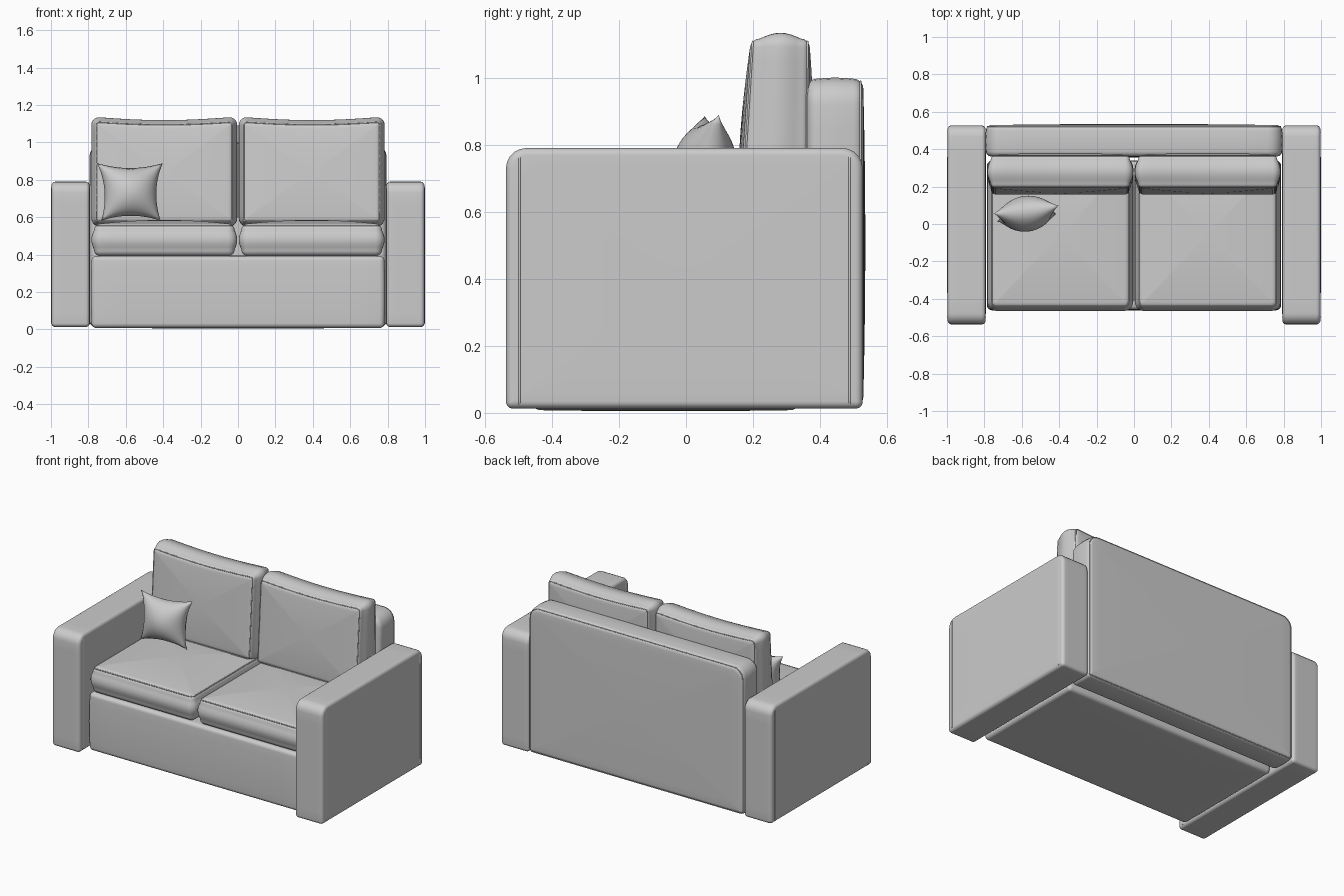
import bpy, bmesh, math
from mathutils import Vector, Matrix

if "Cube" in bpy.data.objects:
    bpy.data.objects.remove(bpy.data.objects["Cube"])


def rounded_rect(u0, u1, v0, v1, radii, arc=5, side=12):
    """Closed outline; radii run from lower left, counter-clockwise."""
    corners = [(u0, v0, 1, 1), (u1, v0, -1, 1), (u1, v1, -1, -1), (u0, v1, 1, -1)]
    arcs = []
    for i, (u, v, su, sv) in enumerate(corners):
        r = max(radii[i], 0.002)
        a0 = math.pi + i * math.pi / 2
        arcs.append([Vector((u + su * r + r * math.cos(a0 + k * math.pi / 2 / arc),
                             v + sv * r + r * math.sin(a0 + k * math.pi / 2 / arc)))
                     for k in range(arc + 1)])
    pts = []
    for i in range(4):
        pts += arcs[i]
        a, b = arcs[i][-1], arcs[(i + 1) % 4][0]
        pts += [a.lerp(b, k / side) for k in range(1, side)]
    return pts


def link(name, data):
    ob = bpy.data.objects.new(name, data)
    bpy.context.collection.objects.link(ob)
    return ob


def seam(name, pts, radius=0.0035):
    cu = bpy.data.curves.new(name, 'CURVE')
    cu.dimensions = '3D'
    cu.bevel_depth = radius
    cu.bevel_resolution = 1
    sp = cu.splines.new('POLY')
    sp.points.add(len(pts) - 1)
    for p, co in zip(sp.points, pts):
        p.co = (*co, 1)
    sp.use_cyclic_u = True
    return link(name, cu)


def finish(name, bm):
    bmesh.ops.recalc_face_normals(bm, faces=bm.faces)
    me = bpy.data.meshes.new(name)
    bm.to_mesh(me)
    bm.free()
    me.polygons.foreach_set('use_smooth', [True] * len(me.polygons))
    return link(name, me)


def padded(name, axis, lo, hi, radii, r, dome=0.0, bulge=0.0, deform=None, seams=''):
    """Upholstered block: rounded outline stacked along an axis, with soft
    edges, domed faces and bulging sides. seams picks the low/high rim."""
    iu, iv = [i for i in range(3) if i != axis]
    w0, w1 = lo[axis] + dome, hi[axis] - dome
    cu, cv = (lo[iu] + hi[iu]) / 2, (lo[iv] + hi[iv]) / 2

    def ring(inset, w, scale=1.0):
        out = []
        for p in rounded_rect(lo[iu] + inset, hi[iu] - inset, lo[iv] + inset,
                              hi[iv] - inset, [q - inset for q in radii]):
            co = Vector((0, 0, 0))
            co[iu], co[iv] = cu + (p.x - cu) * scale, cv + (p.y - cv) * scale
            co[axis] = w
            out.append(deform(co) if deform else co)
        return out

    n = 6
    edge = bulge + r
    caps = [0.05, 0.25, 0.45, 0.65, 0.8, 0.92]
    rings = [ring(edge, w0 - dome * (1 - s * s), s) for s in caps]
    arc = [math.pi / 2 * k / n for k in range(n + 1)]
    low = [ring(bulge + r * (1 - math.sin(a)), w0 + r * (1 - math.cos(a))) for a in arc]
    mid = [ring(bulge * (1 - math.sin(math.pi * k / 8)),
                w0 + r + (w1 - w0 - 2 * r) * k / 8) for k in range(1, 8)]
    high = [ring(bulge + r * (1 - math.sin(a)), w1 - r * (1 - math.cos(a))) for a in arc[::-1]]
    rings += low + mid + high
    rings += [ring(edge, w1 + dome * (1 - s * s), s) for s in caps[::-1]]

    bm = bmesh.new()
    vs = [[bm.verts.new(c) for c in rg] for rg in rings]
    m = len(vs[0])
    for a, b in zip(vs, vs[1:]):
        for i in range(m):
            bm.faces.new((a[i], a[(i + 1) % m], b[(i + 1) % m], b[i]))
    bm.faces.new(vs[0])
    bm.faces.new(vs[-1])
    if 'low' in seams:
        seam(name + '_low_seam', low[n // 2])
    if 'high' in seams:
        seam(name + '_high_seam', high[n // 2])
    return finish(name, bm)


# Base and backrest
padded('base', 2, (-0.787, -0.462, 0.005), (0.787, 0.34, 0.395), [0.03] * 4, 0.025, 0.003, 0.004)
padded('backrest', 1, (-0.795, 0.355, 0.015), (0.795, 0.535, 1.0),
       [0.03, 0.03, 0.08, 0.08], 0.03, 0.006, 0.003, seams='high')

for s, side in ((-1, 'left'), (1, 'right')):
    x0, x1 = sorted((s * 0.79, s * 1.0))

    # Arm with seams around its front and back panels
    padded(side + '_arm', 0, (x0, -0.537, 0.013), (x1, 0.527, 0.79),
           [0.02, 0.02, 0.06, 0.06], 0.022, 0.003)
    for y, end in ((-0.497, 'front'), (0.488, 'back')):
        loop = rounded_rect(x0 + 0.004, x1 - 0.004, 0.016, 0.778, [0.022] * 4)
        seam(f'{side}_arm_{end}_seam', [(p.x, y, p.y) for p in loop])

    # Seat cushion
    x0, x1 = sorted((s * 0.004, s * 0.784))
    padded(side + '_seat_cushion', 2, (x0, -0.465, 0.372), (x1, 0.35, 0.585),
           [0.05] * 4, 0.035, 0.02, 0.014, seams='high')

    # Back cushion: front leans back, top edge sags in the middle
    def lean(co, xc=(x0 + x1) / 2):
        t = (co.z - 0.55) / 0.575
        co.y += 0.04 * t * (0.38 - co.y) / 0.235
        co.z -= 0.018 * max(t, 0) ** 3 * math.cos(math.pi * (co.x - xc) / 0.8)
        return co
    padded(side + '_back_cushion', 1, (x0, 0.142, 0.55), (x1, 0.38, 1.138),
           [0.045] * 4, 0.032, 0.012, 0.018, deform=lean, seams='low high')

# Throw pillow: two puffed faces with pulled-out corners
n = 24
bm = bmesh.new()
bmesh.ops.create_grid(bm, x_segments=n, y_segments=n, size=1)
for v in bm.verts:
    v.co.z = 0
bmesh.ops.duplicate(bm, geom=bm.verts[:] + bm.edges[:] + bm.faces[:])
half = len(bm.verts) // 2
bm.verts.ensure_lookup_table()
for i, v in enumerate(bm.verts):
    a, b = v.co.x, v.co.y
    puff = max(0, (1 - a * a) * (1 - b * b)) ** 0.6
    v.co = Vector((0.168 * a * (1 - 0.17 * (1 - b * b)),
                   (-1 if i < half else 1) * 0.095 * puff,
                   0.155 * b * (1 - 0.17 * (1 - a * a))))
    v.co.x *= 1 + 0.05 * b
bmesh.ops.remove_doubles(bm, verts=bm.verts, dist=0.0005)
pillow = finish('throw_pillow', bm)
pillow.matrix_world = (Matrix.Translation((-0.575, 0.055, 0.735))
                       @ Matrix.Rotation(math.radians(7), 4, 'Z')
                       @ Matrix.Rotation(math.radians(-8), 4, 'X'))
